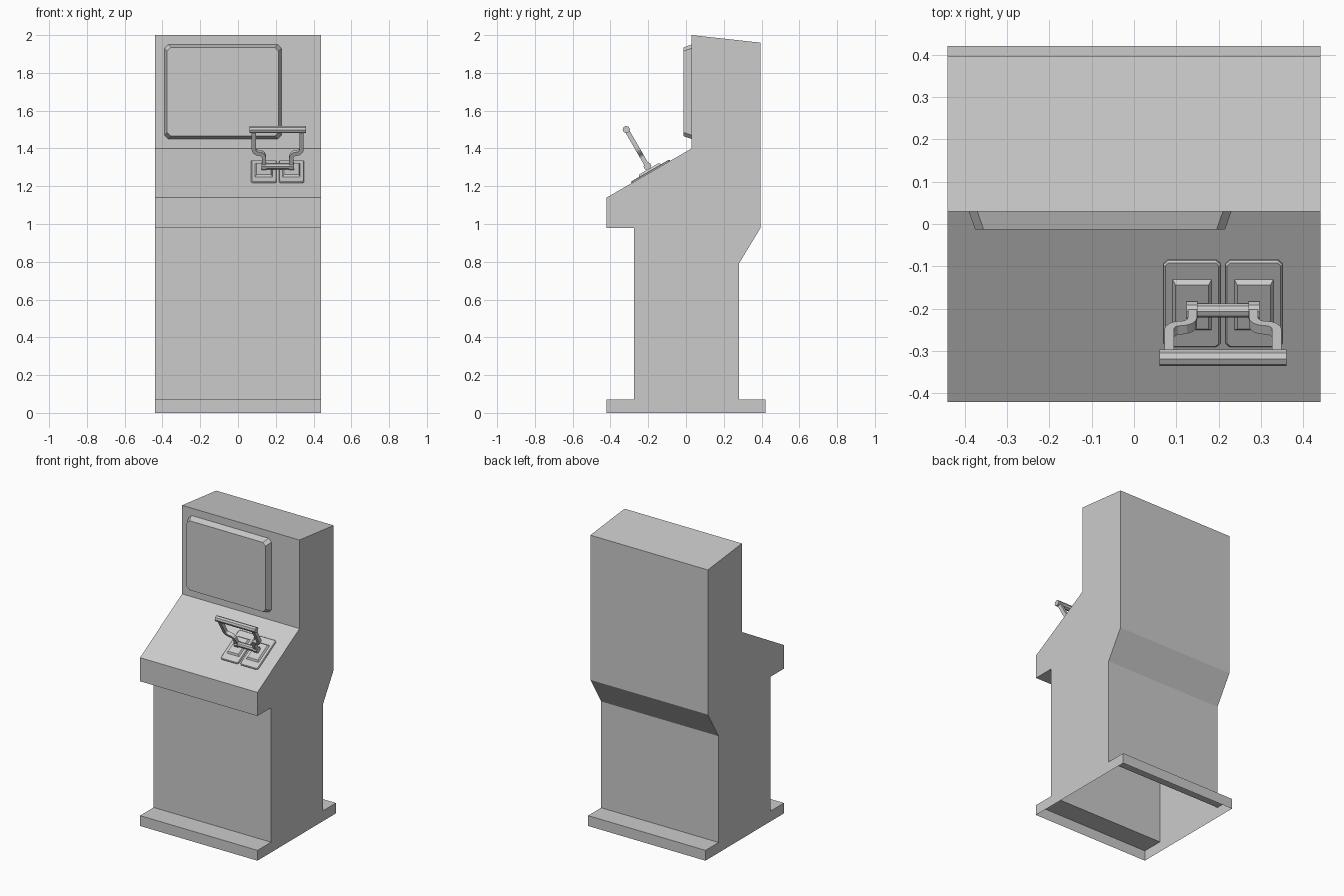
import bpy, bmesh, math
from mathutils import Matrix, Vector

if "Cube" in bpy.data.objects:
    bpy.data.objects.remove(bpy.data.objects["Cube"])


def make(name, verts, faces, matrix=None, mirror=False):
    mesh = bpy.data.meshes.new(name)
    bm = bmesh.new()
    vs = [bm.verts.new(v) for v in verts]
    for f in faces:
        bm.faces.new([vs[i] for i in f])
    bmesh.ops.recalc_face_normals(bm, faces=bm.faces)
    bm.to_mesh(mesh)
    bm.free()
    ob = bpy.data.objects.new(name, mesh)
    bpy.context.collection.objects.link(ob)
    if matrix:
        ob.matrix_world = matrix
    if mirror:
        ob.modifiers.new("Mirror", 'MIRROR').use_mirror_merge = False
    return ob


def loft(name, rings, matrix=None, mirror=False, caps=True):
    """Skin a row of equal-sized rings, with optional end caps."""
    n = len(rings[0])
    faces = [(r * n + i, r * n + (i + 1) % n, (r + 1) * n + (i + 1) % n, (r + 1) * n + i)
             for r in range(len(rings) - 1) for i in range(n)]
    if caps:
        faces += [tuple(range(n)), tuple(range((len(rings) - 1) * n, len(rings) * n))]
    return make(name, [v for ring in rings for v in ring], faces, matrix, mirror)


def rect(cx, hx, hy, c, z):
    """Rectangle ring with optional cut corners."""
    ring = []
    for sx, sy in ((1, 1), (-1, 1), (-1, -1), (1, -1)):
        if c == 0:
            ring.append((cx + sx * hx, sy * hy, z))
            continue
        a = (cx + sx * (hx - c), sy * hy, z)
        b = (cx + sx * hx, sy * (hy - c), z)
        ring += [b, a] if sx * sy > 0 else [a, b]
    return ring


def bar(name, x0, x1, r, z, matrix, mirror=False):
    """Eight-sided bar along x."""
    angles = [math.radians(22.5 + 45 * i) for i in range(8)]
    rings = [[(x, r * math.cos(a), z + r * math.sin(a)) for a in angles] for x in (x0, x1)]
    return loft(name, rings, matrix, mirror)


# Cabinet: extruded side profile (y, z), open underneath
profile = [(-0.42, 0), (-0.42, 0.07), (-0.275, 0.07), (-0.275, 0.98), (-0.42, 0.98),
           (-0.42, 1.14), (0.03, 1.40), (0.03, 2.0), (0.395, 1.96), (0.395, 0.98),
           (0.28, 0.79), (0.28, 0.07), (0.42, 0.07), (0.42, 0)]
cabinet = loft("cabinet", [[(x, y, z) for y, z in profile] for x in (-0.44, 0.44)])
bm = bmesh.new()
bm.from_mesh(cabinet.data)
bmesh.ops.delete(bm, geom=[f for f in bm.faces if f.calc_center_median().z < 1e-4],
                 context='FACES_ONLY')
bm.to_mesh(cabinet.data)
bm.free()

# Screen: tapered slab with cut corners on the upper front
screen_at = Matrix.Translation((-0.08, 0.03, 1.70)) @ Matrix.Rotation(math.radians(90), 4, 'X')
loft("screen", [rect(0, 0.31, 0.25, 0.02, 0), rect(0, 0.295, 0.235, 0.02, 0.043)], screen_at)

# Everything on the control panel sits in the slanted panel's own frame
panel = Matrix.Translation((0.21, -0.186, 1.275)) @ Matrix.Rotation(math.atan2(0.26, 0.45), 4, 'X')

# Lever base plates and the raised blocks on them
loft("lever_plate", [rect(-0.073, 0.067, 0.118, 0.01, 0), rect(-0.073, 0.067, 0.118, 0.01, 0.005),
                     rect(-0.073, 0.063, 0.114, 0.008, 0.009)], panel, True)
loft("lever_block", [rect(-0.073, 0.047, 0.07, 0, 0.008), rect(-0.073, 0.039, 0.06, 0, 0.02)],
     panel, True)

# Lever arms: S-shaped strips swept upward
path = [Vector((-0.072, 0.03))]
for i in range(5):
    a = math.radians(90 * i / 4)
    path.append(Vector((-0.0995 + 0.0275 * math.cos(a), 0.09 + 0.0275 * math.sin(a))))
for i in range(1, 5):
    a = math.radians(90 * i / 4)
    path.append(Vector((-0.0995 - 0.0275 * math.sin(a), 0.145 - 0.0275 * math.cos(a))))
path.append(Vector((-0.127, 0.25)))
rings = []
for i, p in enumerate(path):
    t = (path[min(i + 1, len(path) - 1)] - path[max(i - 1, 0)]).normalized()
    if i in (1, 9):
        t = Vector((0, 1))
    n = Vector((t.y, -t.x)) * 0.011
    rings.append([(p.x + s * n.x, y, p.y + s * n.y)
                  for s, y in ((-1, -0.012), (1, -0.012), (1, 0.012), (-1, 0.012))])
loft("lever_arm", rings, panel, True)

# Axle, knuckles and handle
bar("lever_axle", -0.062, 0.062, 0.017, 0.036, panel)
bar("lever_knuckle", -0.086, -0.06, 0.021, 0.036, panel, True)
bar("lever_handle", -0.15, 0.15, 0.0195, 0.26, panel)
